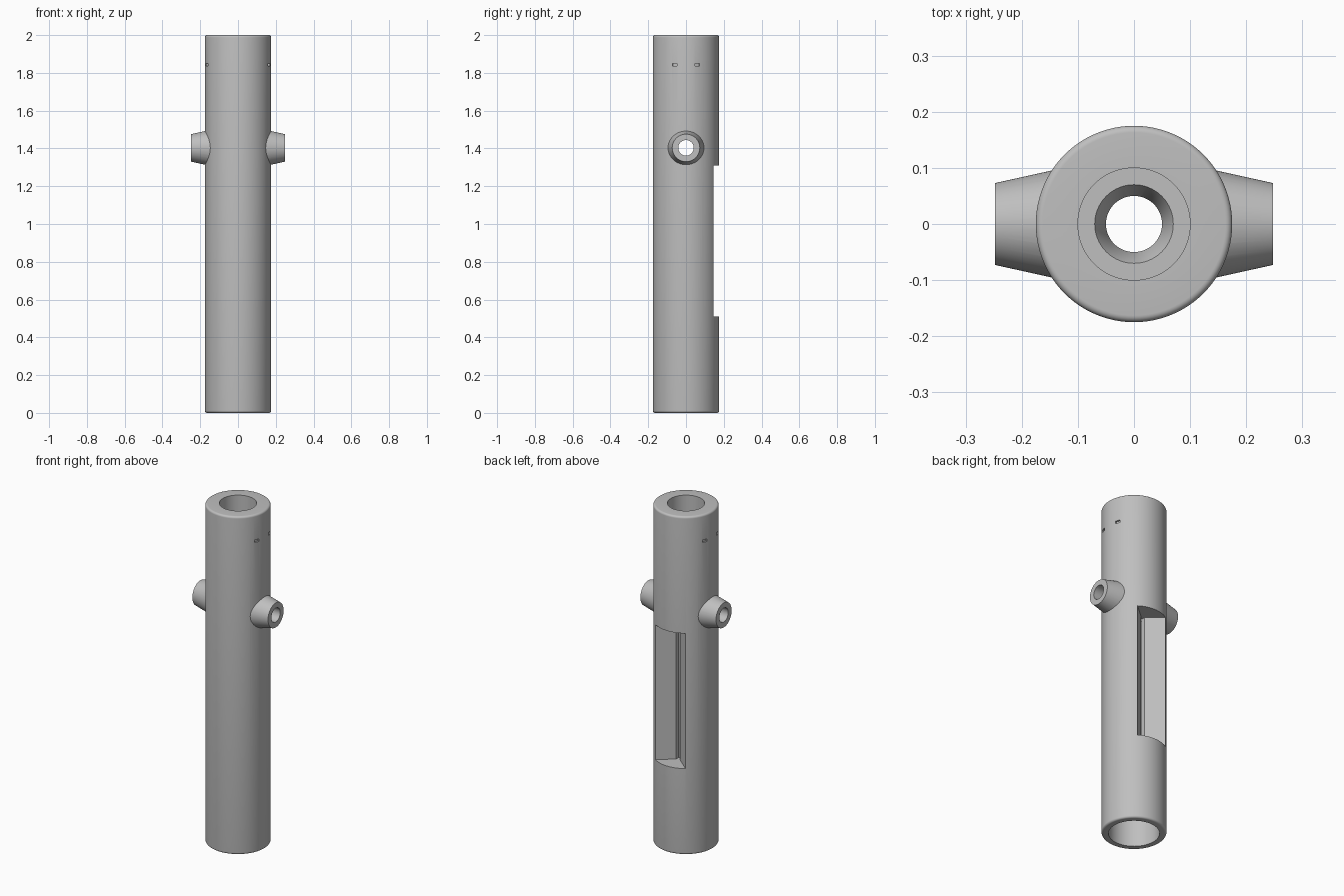
import bpy, bmesh
from math import radians, cos, sin, pi
from mathutils import Matrix, Vector

cube = bpy.data.objects.get("Cube")
if cube:
    bpy.data.objects.remove(cube, do_unlink=True)

grey = bpy.data.materials.new("plain_grey")
grey.use_nodes = True
colour = (0.52, 0.52, 0.52, 1)
grey.diffuse_color = colour
grey.node_tree.nodes["Principled BSDF"].inputs["Base Color"].default_value = colour

R, BORE, SEG = 0.175, 0.05, 96
PIN_Z, PIN_TIP = 1.403, 0.2475
WIN_LOW, WIN_HIGH = 0.51, 1.31


def finish(name, bm):
    bmesh.ops.recalc_face_normals(bm, faces=bm.faces)
    mesh = bpy.data.meshes.new(name)
    bm.to_mesh(mesh)
    bm.free()
    mesh.materials.append(grey)
    obj = bpy.data.objects.new(name, mesh)
    bpy.context.collection.objects.link(obj)
    return obj


def lathe(name, profile):
    """Revolve a closed (radius, height) outline around z."""
    bm = bmesh.new()
    rings = []
    for i in range(SEG):
        a = 2 * pi * i / SEG
        rings.append([bm.verts.new((r * cos(a), r * sin(a), z)) for r, z in profile])
    n = len(profile)
    for i in range(SEG):
        p, q = rings[i], rings[(i + 1) % SEG]
        for j in range(n):
            k = (j + 1) % n
            bm.faces.new((p[j], q[j], q[k], p[k]))
    return finish(name, bm)


def cone_x(name, r1, r2, x1, x2):
    """Cone or cylinder lying along x at pin height."""
    bm = bmesh.new()
    place = Matrix.Translation(((x1 + x2) / 2, 0, PIN_Z)) @ Matrix.Rotation(pi / 2, 4, 'Y')
    bmesh.ops.create_cone(bm, cap_ends=True, segments=64, radius1=r1, radius2=r2,
                          depth=x2 - x1, matrix=place)
    return finish(name, bm)


def prism(name, outline, low, high):
    bm = bmesh.new()
    face = bm.faces.new([bm.verts.new((x, y, low)) for x, y in outline])
    top = bmesh.ops.extrude_face_region(bm, geom=[face])["geom"]
    bmesh.ops.translate(bm, vec=(0, 0, high - low),
                        verts=[v for v in top if isinstance(v, bmesh.types.BMVert)])
    return finish(name, bm)


def combine(target, other, operation):
    mod = target.modifiers.new("join", 'BOOLEAN')
    mod.operation, mod.solver, mod.object = operation, 'EXACT', other
    bpy.context.view_layer.objects.active = target
    bpy.ops.object.modifier_apply(modifier=mod.name)
    bpy.data.objects.remove(other, do_unlink=True)


# Tube: rounded rims, wide lower socket, narrow bore, countersunk upper socket
f = 0.012
rim = [(R - f + f * cos(radians(a)), 2 - f + f * sin(radians(a))) for a in range(0, 91, 15)]
foot = [(R - f + f * cos(radians(a)), f + f * sin(radians(a))) for a in range(-90, 1, 15)]
inside = [(0.1, 2), (0.1, 1.35), (0.07, 1.35), (BORE, 1.31),
          (BORE, 0.4), (0.137, 0.4), (0.137, 0)]
body = lathe("tube_body", foot + rim + inside)

# Tapered side pins, kept clear of the upper socket, then drilled through
for side in (-1, 1):
    wide, tip = 0.13 * side, PIN_TIP * side
    if side > 0:
        pin = cone_x("side_pin", 0.099, 0.073, wide, tip)
    else:
        pin = cone_x("side_pin", 0.073, 0.099, tip, wide)
    combine(body, pin, 'UNION')
combine(body, cone_x("pin_hole", 0.041, 0.041, -0.3, 0.3), 'DIFFERENCE')

# Flared window in the back, opening into the bore by a narrow slot
half = [(0.013, 0.02), (0.013, 0.073), (0.098, 0.145), (0.098, 0.2)]
window = half + [(-x, y) for x, y in reversed(half)]
combine(body, prism("window_cut", window, WIN_LOW, WIN_HIGH), 'DIFFERENCE')

# Small engraved index dashes on both sides
for angle in (-20, 20, 160, 200):
    bm = bmesh.new()
    turn = Matrix.Rotation(radians(angle), 4, 'Z')
    place = turn @ Matrix.Translation((R, 0, 1.843)) @ Matrix.Diagonal((0.02, 0.028, 0.015, 1))
    bmesh.ops.create_cube(bm, size=1, matrix=place)
    combine(body, finish("dash_cut", bm), 'DIFFERENCE')

# Smooth curved walls, crisp edges
bpy.ops.object.select_all(action='DESELECT')
body.select_set(True)
bpy.context.view_layer.objects.active = body
bpy.ops.object.shade_smooth_by_angle(angle=radians(30))
